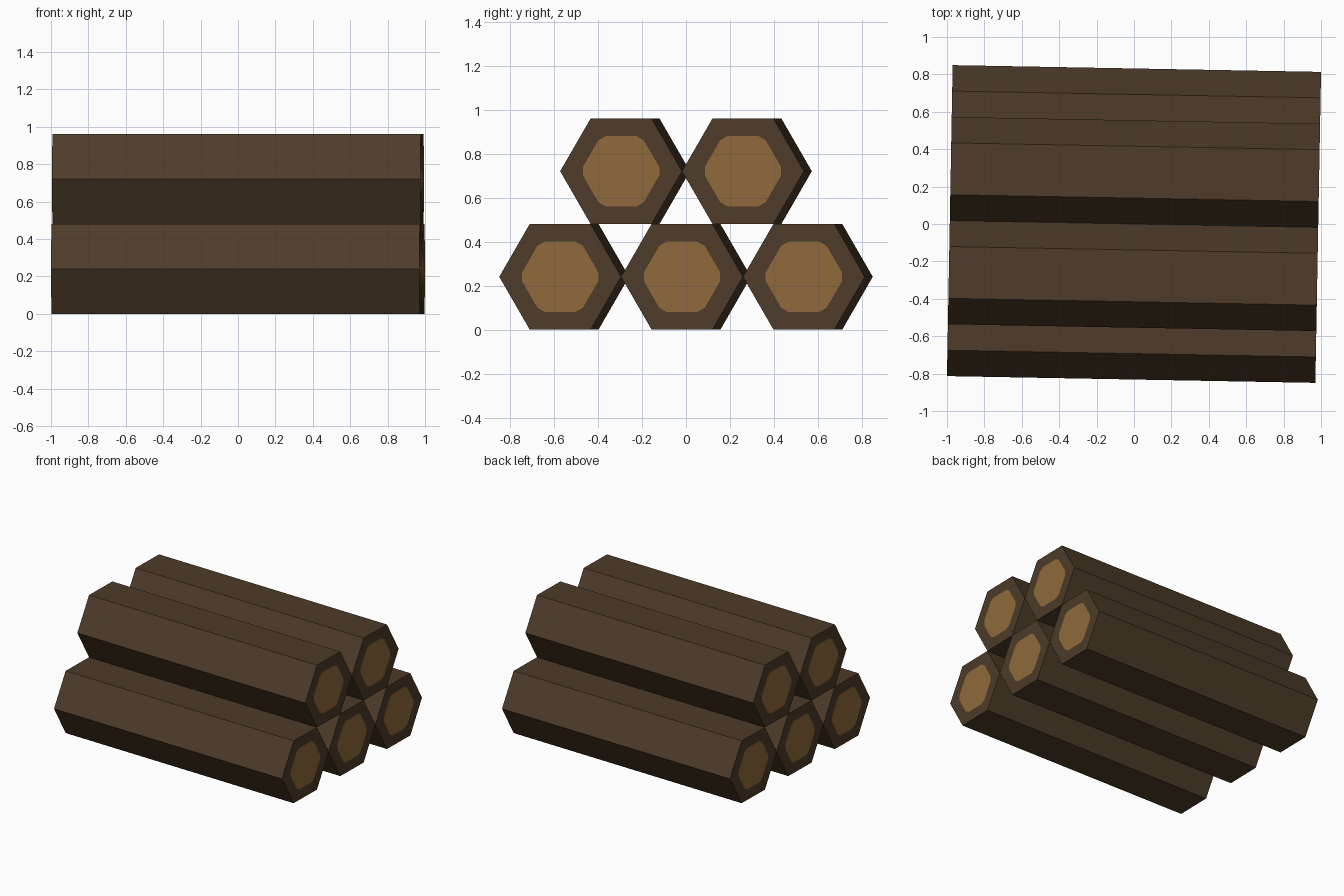
import bpy, bmesh, math
from mathutils import Vector

if "Cube" in bpy.data.objects:
    bpy.data.objects.remove(bpy.data.objects["Cube"])

APO = 0.24                       # half height of a log
RAD = APO / math.cos(math.pi / 6)
HALF = 0.985                     # half length
TURN = math.radians(-1.05)       # slight turn of the whole stack
CORE = 0.16 / 0.24               # size of the pale heartwood
CHAMFER = 0.12                   # clipped heartwood corners, share of a side


def srgb(r, g, b):
    def f(c):
        c /= 255
        return c / 12.92 if c <= 0.04045 else ((c + 0.055) / 1.055) ** 2.4
    return (f(r), f(g), f(b), 1)


def material(name, rgb):
    m = bpy.data.materials.new(name)
    m.diffuse_color = srgb(*rgb)
    m.use_nodes = True
    m.node_tree.nodes["Principled BSDF"].inputs["Base Color"].default_value = m.diffuse_color
    return m


bark = material("dark bark", (78, 60, 41))
wood = material("pale cut wood", (144, 106, 60))


def log(name, y, z):
    bm = bmesh.new()
    hexagon = [(RAD * math.cos(i * math.pi / 3), RAD * math.sin(i * math.pi / 3)) for i in range(6)]
    rings = []
    for x in (-HALF, HALF):
        pts = [Vector((x, a, b)) for a, b in hexagon]
        centre = Vector((x, 0, 0))
        outer = [bm.verts.new(p) for p in pts]
        rings.append(outer)
        # heartwood outline: two points per side, leaving clipped corners
        core = []
        for i in range(6):
            p, q = pts[i], pts[(i + 1) % 6]
            for t in (CHAMFER, 1 - CHAMFER):
                core.append(bm.verts.new(centre + (p.lerp(q, t) - centre) * CORE))
        bm.faces.new(core).material_index = 1
        # bark rim around the heartwood
        for i in range(6):
            bm.faces.new((outer[i], outer[(i + 1) % 6], core[2 * i + 1], core[2 * i]))
            bm.faces.new((outer[i], core[2 * i], core[2 * i - 1]))
    # long sides
    a, b = rings
    for i in range(6):
        j = (i + 1) % 6
        bm.faces.new((a[i], a[j], b[j], b[i]))
    bmesh.ops.recalc_face_normals(bm, faces=bm.faces)
    me = bpy.data.meshes.new(name)
    bm.to_mesh(me)
    bm.free()
    me.materials.append(bark)
    me.materials.append(wood)
    ob = bpy.data.objects.new(name, me)
    ob.location = (-y * math.sin(TURN), y * math.cos(TURN), z)
    ob.rotation_euler.z = TURN
    bpy.context.collection.objects.link(ob)


# bottom row of three, top row of two
for k, y in enumerate((-2 * RAD, 0, 2 * RAD)):
    log(f"bottom_log_{k + 1}", y, APO)
for k, y in enumerate((-RAD, RAD)):
    log(f"top_log_{k + 1}", y, 3 * APO)
